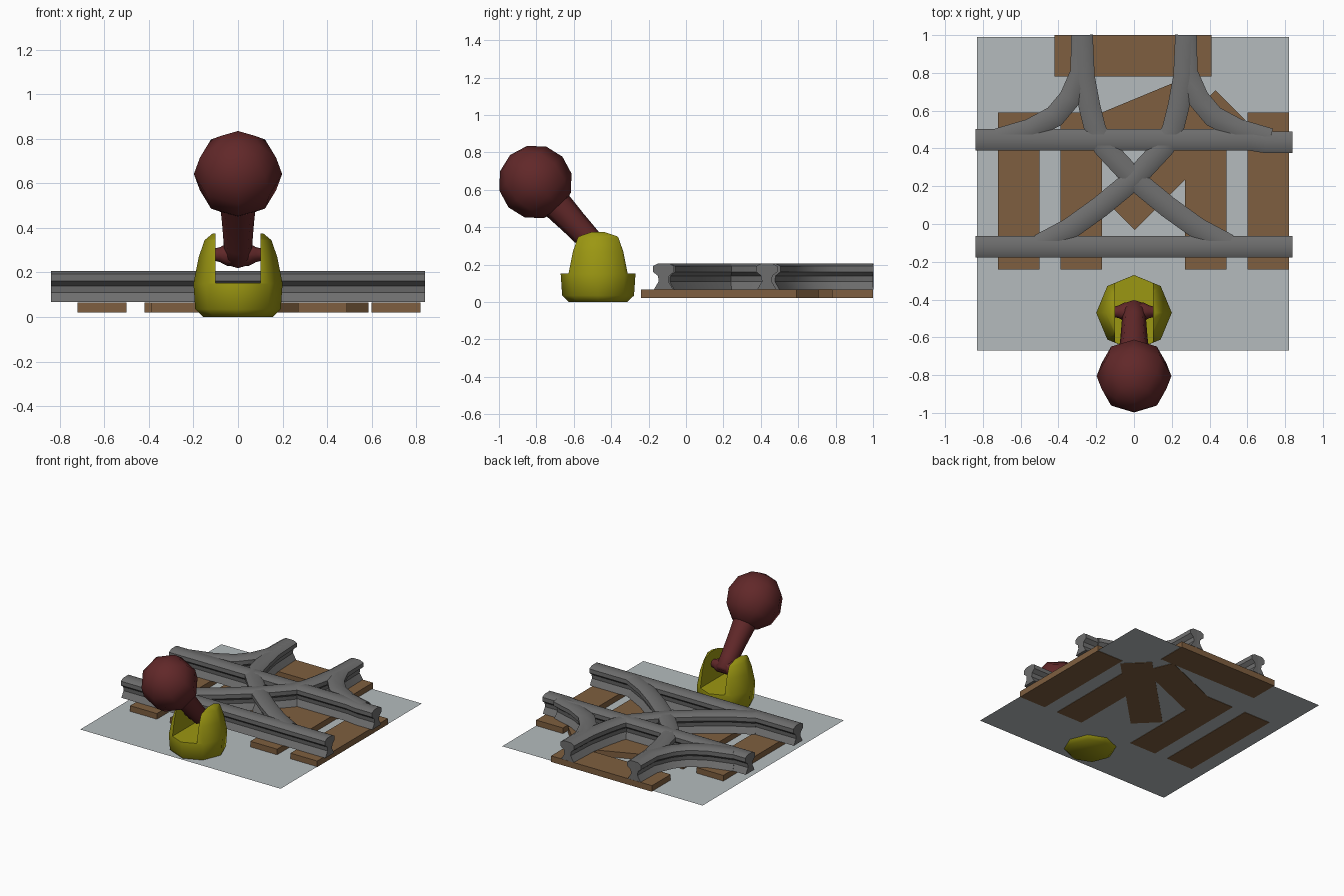
import bpy, bmesh, math
from mathutils import Vector, Matrix

if "Cube" in bpy.data.objects:
    bpy.data.objects.remove(bpy.data.objects["Cube"])


def mat(name, r, g, b):
    m = bpy.data.materials.new(name)
    m.diffuse_color = (r, g, b, 1)
    m.use_nodes = True
    m.node_tree.nodes["Principled BSDF"].inputs["Base Color"].default_value = m.diffuse_color
    return m


STEEL = mat("steel grey", 0.155, 0.155, 0.155)
WOOD = mat("sleeper brown", 0.21, 0.113, 0.05)
GROUND = mat("pale gravel", 0.46, 0.50, 0.515)
YELLOW = mat("bracket yellow", 0.33, 0.31, 0.006)
RED = mat("lever dark red", 0.12, 0.021, 0.022)


def finish(name, bm, material, angle=None):
    bmesh.ops.recalc_face_normals(bm, faces=bm.faces)
    me = bpy.data.meshes.new(name)
    bm.to_mesh(me)
    bm.free()
    ob = bpy.data.objects.new(name, me)
    bpy.context.collection.objects.link(ob)
    me.materials.append(material)
    if angle:
        smooth(ob, angle)
    return ob


def smooth(ob, angle):
    bpy.ops.object.select_all(action='DESELECT')
    ob.select_set(True)
    bpy.context.view_layer.objects.active = ob
    bpy.ops.object.shade_smooth_by_angle(angle=math.radians(angle))


def loft(bm, rings):
    """Skin a list of closed rings and cap both ends."""
    vs = [[bm.verts.new(p) for p in r] for r in rings]
    n = len(vs[0])
    for a, b in zip(vs, vs[1:]):
        for i in range(n):
            j = (i + 1) % n
            bm.faces.new((a[i], a[j], b[j], b[i]))
    bm.faces.new(vs[0])
    bm.faces.new(vs[-1])


def box(name, cx, cy, sx, sy, z0, z1, turn, material):
    bm = bmesh.new()
    bmesh.ops.create_cube(bm, size=1, matrix=Matrix.Translation((cx, cy, (z0 + z1) / 2))
                          @ Matrix.Rotation(math.radians(turn), 4, 'Z')
                          @ Matrix.Diagonal((sx, sy, z1 - z0, 1)))
    return finish(name, bm, material)


# rail cross-section: head, web and foot
HALF = [(0.03, 0.207), (0.057, 0.192), (0.057, 0.162), (0.03, 0.14), (0.026, 0.11), (0.052, 0.067)]
PROFILE = HALF + [(-w, z) for w, z in reversed(HALF)]


def rail(name, path):
    pts = [Vector(p) for p in path]
    rings = []
    for i, p in enumerate(pts):
        d0 = (p - pts[i - 1]).normalized() if i else None
        d1 = (pts[i + 1] - p).normalized() if i < len(pts) - 1 else None
        d0, d1 = d0 or d1, d1 or d0
        t = (d0 + d1).normalized()
        n = Vector((-t.y, t.x)) / t.dot(d0)
        rings.append([(p.x + n.x * w, p.y + n.y * w, z) for w, z in PROFILE])
    bm = bmesh.new()
    loft(bm, rings)
    finish(name, bm, STEEL, 35)


# ground sheet
bm = bmesh.new()
bm.faces.new([bm.verts.new((x, y, 0.024)) for x, y in
              ((-0.83, -0.67), (0.82, -0.67), (0.82, 0.99), (-0.83, 0.99))])
finish("ground_sheet", bm, GROUND)

# wooden sleepers
for i, x in enumerate((-0.61, -0.28, 0.38, 0.71)):
    box(f"sleeper_{i}", x, 0.175, 0.22, 0.83, 0.021, 0.066, 0, WOOD)
box("sleeper_back", -0.005, 0.89, 0.83, 0.22, 0.021, 0.066, 0, WOOD)
box("sleeper_diagonal", 0.217, 0.338, 0.825, 0.22, 0.021, 0.066, 45, WOOD)
box("sleeper_slanted", 0.02, 0.55, 0.72, 0.22, 0.021, 0.066, 22.5, WOOD)

# straight rails
rail("rail_front", [(-0.84, -0.12), (0.84, -0.12)])
rail("rail_rear", [(-0.84, 0.445), (0.62, 0.445), (0.7, 0.432), (0.84, 0.432)])

# crossing and outer curved rails, mirrored
CROSS = [(-0.50, -0.11), (-0.34, -0.025), (-0.18, 0.09), (0, 0.238), (0.16, 0.41),
         (0.205, 0.50), (0.235, 0.62), (0.265, 0.78), (0.275, 1.0)]
OUTER = [(0.275, 1.0), (0.28, 0.80), (0.34, 0.665), (0.42, 0.57), (0.55, 0.50), (0.72, 0.45)]
for s, side in ((1, "right"), (-1, "left")):
    rail("crossing_rail_" + side, [(s * x, y) for x, y in CROSS])
    rail("outer_rail_" + side, [(s * x, y) for x, y in OUTER])

# yellow lever bracket: eight-sided dome with a slot cut through it
bm = bmesh.new()
loft(bm, [[(r * math.sin(k * math.pi / 4), -0.47 + r * math.cos(k * math.pi / 4), z) for k in range(8)]
          for z, r in ((0.0, 0.155), (0.035, 0.192), (0.15, 0.2), (0.27, 0.176), (0.345, 0.15), (0.374, 0.115))])
bracket = finish("lever_bracket", bm, YELLOW)
cutter = box("slot_cutter", 0, -0.47, 0.2, 0.8, 0.152, 0.6, 0, YELLOW)
cutter.hide_render = True
mod = bracket.modifiers.new("slot", 'BOOLEAN')
mod.operation = 'DIFFERENCE'
mod.solver = 'EXACT'
mod.object = cutter
bpy.context.view_layer.objects.active = bracket
bpy.ops.object.modifier_apply(modifier="slot")
bpy.data.objects.remove(cutter)
smooth(bracket, 50)

# lever rod, leaning towards the front
pivot, knob = Vector((0, -0.465, 0.28)), Vector((0, -0.805, 0.642))
d = (knob - pivot).normalized()
side, up = Vector((1, 0, 0)), d.cross(Vector((1, 0, 0)))
bm = bmesh.new()
loft(bm, [[pivot + d * t + side * (r * math.cos(k * math.pi / 4)) + up * (r * math.sin(k * math.pi / 4))
           for k in range(8)]
          for t, r in ((-0.04, 0.045), (-0.025, 0.062), (0.06, 0.064), (0.2, 0.072), (0.36, 0.085))])
finish("lever_rod", bm, RED, 50)

# pivot pin between the bracket cheeks
bm = bmesh.new()
loft(bm, [[(x, pivot.y + r * math.cos(k * math.pi / 4), pivot.z + r * math.sin(k * math.pi / 4))
           for k in range(8)]
          for x, r in ((-0.103, 0.028), (-0.08, 0.034), (-0.05, 0.05), (0.05, 0.05), (0.08, 0.034), (0.103, 0.028))])
finish("pivot_pin", bm, RED, 50)

# low-poly knob
bm = bmesh.new()
bmesh.ops.create_uvsphere(bm, u_segments=8, v_segments=6, radius=0.198,
                          matrix=Matrix.Translation(knob) @ d.to_track_quat('Z', 'X').to_matrix().to_4x4())
finish("lever_knob", bm, RED, 50)
